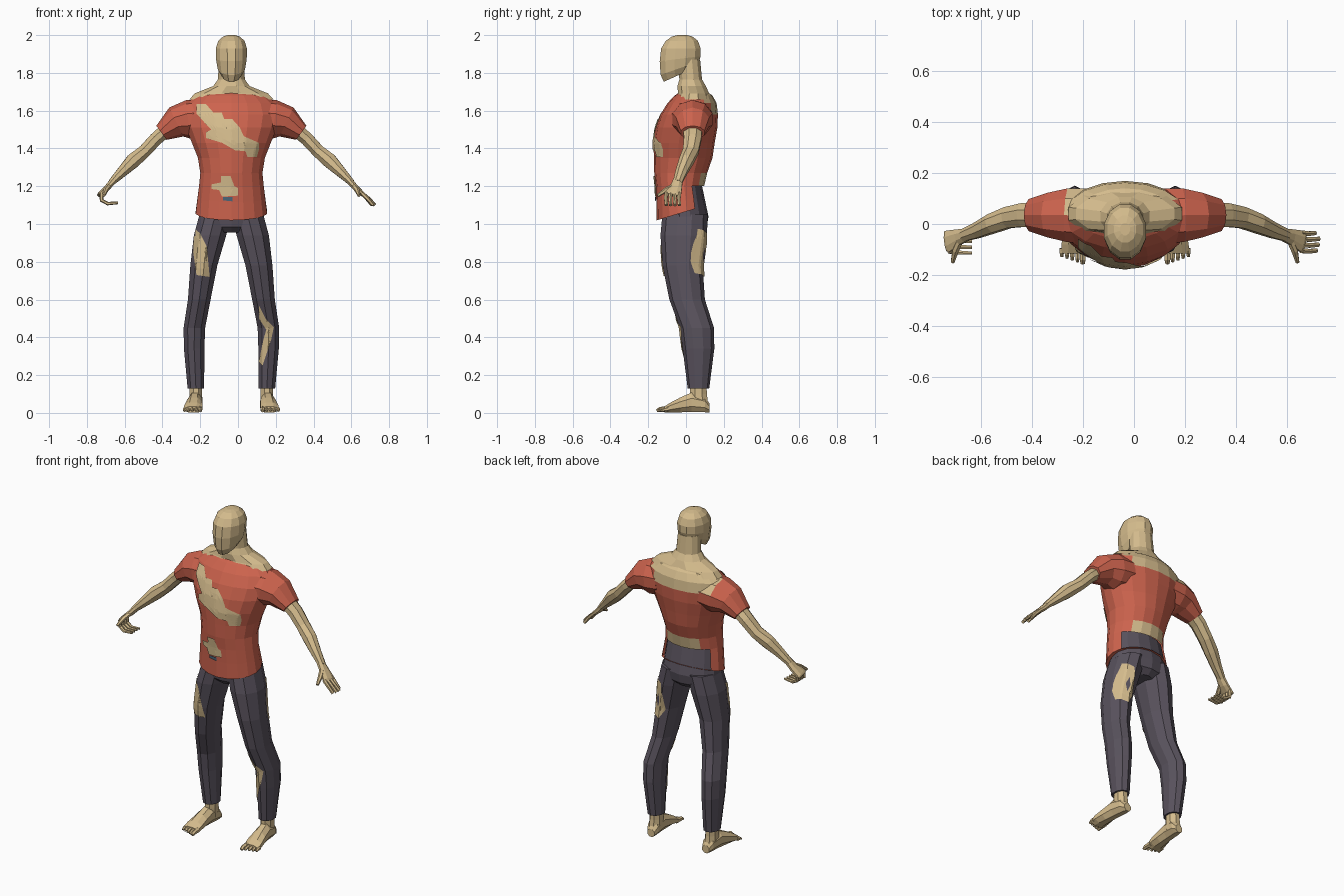
import bpy, bmesh, math
from mathutils import Vector
from mathutils.bvhtree import BVHTree

if "Cube" in bpy.data.objects:
    bpy.data.objects.remove(bpy.data.objects["Cube"])

MID = -0.035                       # the body's centre line
Y, Z = Vector((0, 1, 0)), Vector((0, 0, 1))


def material(name, *rgb):
    mat = bpy.data.materials.new(name)
    mat.use_nodes = True
    mat.diffuse_color = (*rgb, 1)
    mat.node_tree.nodes["Principled BSDF"].inputs["Base Color"].default_value = (*rgb, 1)
    return mat


skin = material("tan skin", 0.66, 0.5, 0.265)
red = material("faded red cloth", 0.61, 0.125, 0.075)
grey = material("charcoal cloth", 0.1, 0.085, 0.11)
blue = material("slate blue cloth", 0.07, 0.13, 0.19)


def finish(name, bm, mats):
    mesh = bpy.data.meshes.new(name)
    bm.to_mesh(mesh)
    bm.free()
    for mat in mats:
        mesh.materials.append(mat)
    obj = bpy.data.objects.new(name, mesh)
    bpy.context.collection.objects.link(obj)
    return obj


def loft(name, rings, mats, n=8, rule=None, drop=None):
    """Skin a list of (centre, u, v) ellipses; rule picks colours, drop tears faces off."""
    bm = bmesh.new()
    loops = []
    for c, u, v in rings:
        angles = [math.tau * (i + 0.5) / n for i in range(n)]
        loops.append([bm.verts.new(Vector((MID, 0, 0)) + c + u * math.cos(a) + v * math.sin(a))
                      for a in angles])
    for a, b in zip(loops, loops[1:]):
        for i in range(n):
            j = (i + 1) % n
            bm.faces.new((a[i], a[j], b[j], b[i]))
    bm.faces.new(loops[0])
    bm.faces.new(loops[-1])
    bmesh.ops.recalc_face_normals(bm, faces=bm.faces)
    for f in bm.faces:
        if rule and rule(f.calc_center_median()):
            f.material_index = 1
    if drop:
        torn = [f for f in bm.faces if drop(f.calc_center_median())]
        bmesh.ops.delete(bm, geom=torn, context="FACES")
    return finish(name, bm, mats)


def stack(name, rows, mats, side=1, **kw):
    """Level rings: z, x, y, half width, half depth and forward tilt."""
    rings = []
    for z, x, y, rx, ry, *tilt in rows:
        slope = tilt[0] if tilt else 0
        rings.append((Vector((x * side, y, z)), Vector((rx, 0, 0)), Vector((0, ry, ry * slope))))
    return loft(name, rings, mats, **kw)


def tube(name, rows, mats, side=1, **kw):
    """Rings across a path: x, y, z, thickness radius, radius along y."""
    pts = [Vector((x * side, y, z)) for x, y, z, *_ in rows]
    rings = []
    for i, (p, row) in enumerate(zip(pts, rows)):
        t = (pts[min(i + 1, len(pts) - 1)] - pts[max(i - 1, 0)]).normalized()
        s = Y if abs(t.y) < 0.7 else Vector((1, 0, 0))
        s = (s - t * s.dot(t)).normalized()
        rings.append((p, s * row[4], t.cross(s) * row[3]))
    return loft(name, rings, mats, **kw)


def patch(name, target, outline, mat, facing=-1, lift=0.007):
    """Lay a thin torn-hole shape on a part, seen along y."""
    me = target.data
    tree = BVHTree.FromPolygons([v.co for v in me.vertices], [p.vertices for p in me.polygons])
    bm = bmesh.new()
    face = bm.faces.new([bm.verts.new((x, facing, z)) for x, z in outline])
    bmesh.ops.triangulate(bm, faces=[face])
    bmesh.ops.subdivide_edges(bm, edges=bm.edges[:], cuts=5, use_grid_fill=True)
    missed = []
    for v in bm.verts:
        hit = tree.ray_cast(v.co, Y * -facing)[0]
        if hit:
            v.co = hit + Y * facing * lift
        else:
            missed.append(v)
    bmesh.ops.delete(bm, geom=missed, context="VERTS")
    bmesh.ops.recalc_face_normals(bm, faces=bm.faces)
    for f in bm.faces:
        f.normal_update()
        if f.normal.y * facing < 0:
            f.normal_flip()
    return finish(name, bm, [mat])


# Head and neck
stack("head", [(1.79, 0, -.035, .052, .085, .45), (1.825, 0, -.033, .074, .105, .35),
               (1.875, 0, -.031, .084, .112, .12), (1.93, 0, -.027, .085, .108),
               (1.97, 0, -.022, .072, .088), (1.993, 0, -.02, .045, .055),
               (2.0, 0, -.02, .02, .025)], [skin], n=12)
stack("neck", [(1.66, 0, .04, .23, .1), (1.692, 0, .04, .2, .085), (1.73, 0, .03, .1, .078),
               (1.765, 0, .025, .074, .062), (1.87, 0, .015, .068, .062)], [skin], n=12)


# Shirt: bare upper back, torn lower back
def bare_back(c):
    upper = c.z > 1.575 and c.y > 0.0 and -.28 < c.x < .13
    lower = c.y > 0.07 and c.z < 1.26 and -.13 < c.x < .07
    return upper or lower


shirt = stack("shirt", [(1.06, 0, -.02, .192, .135, .3), (1.13, 0, -.025, .183, .132, .1),
                        (1.2, 0, -.032, .174, .128), (1.27, 0, -.028, .167, .14),
                        (1.35, 0, -.015, .18, .155), (1.43, 0, -.01, .212, .162),
                        (1.51, 0, .003, .245, .163), (1.58, 0, .017, .26, .152),
                        (1.64, 0, .032, .24, .13), (1.68, 0, .04, .19, .1),
                        (1.698, 0, .04, .13, .075)], [red, skin], n=18, rule=bare_back,
              drop=lambda c: c.y > 0.04 and c.z < 1.2 and abs(c.x - MID) < .165)

# Trousers: hips, then one leg per side
stack("trouser_hips", [(1.21, 0, -.015, .155, .098), (1.13, 0, -.012, .165, .112),
                       (1.04, 0, -.005, .176, .124), (.985, 0, -.005, .15, .115),
                       (.955, 0, -.005, .07, .085)], [grey], n=14)
legs = {}
for side, word in ((1, "left"), (-1, "right")):
    legs[side] = stack(word + "_trouser_leg",
                       [(1.05, .085, -.005, .088, .12), (.94, .113, -.012, .09, .123),
                        (.78, .146, -.018, .075, .106), (.6, .17, .006, .063, .094),
                        (.45, .196, .058, .06, .09), (.34, .197, .066, .057, .084),
                        (.13, .188, .066, .046, .057)], [grey], side, n=10)

    # Foot and toes
    stack(word + "_ankle", [(.2, .188, .066, .035, .045), (.1, .188, .066, .036, .048),
                            (.04, .188, .072, .038, .05)], [skin], side)
    foot = [(.125, .05, .025), (.1, .09, .038), (.03, .112, .04), (-.03, .085, .046),
            (-.08, .058, .052), (-.115, .035, .05)]
    loft(word + "_foot", [(Vector((side * (.195 - y * .08), y, h / 2)), Vector((w, 0, 0)),
                           Z * h / 2) for y, h, w in foot], [skin])
    for i in range(5):
        x, tip = .166 + i * .0205, -.155 + i * .007
        r = .013 if i == 0 else .0095
        tube(f"{word}_toe_{i + 1}", [(x, -.095, .02, r * 1.3, r), (x, tip + .015, .018, r, r),
                                     (x, tip, .01, r * .6, r * .7)], [skin], side, n=6)

    # Sleeve and arm
    tube(word + "_sleeve", [(.15, .03, 1.56, .1, .115), (.225, .035, 1.553, .104, .11),
                            (.292, .035, 1.54, .085, .092), (.37, .035, 1.483, .046, .066)],
         [red, skin], side, n=10,
         rule=lambda c: side < 0 and c.x > -.28 and c.y > .05 and c.z > 1.6)
    tube(word + "_arm", [(.33, .035, 1.51, .04, .055), (.4, .035, 1.45, .038, .05),
                         (.46, .025, 1.385, .037, .045), (.52, .002, 1.335, .042, .041),
                         (.58, -.025, 1.275, .03, .033), (.635, -.045, 1.22, .019, .026)],
         [skin], side, n=8)

    # Hand: open on the left, curled on the right
    tube(word + "_palm", [(.615, -.04, 1.24, .02, .025), (.655, -.052, 1.195, .017, .034),
                          (.695, -.068, 1.16, .012, .046), (.702, -.07, 1.152, .01, .042)],
         [skin], side)
    for i in range(4):
        y = -.035 - i * .023
        reach = (.745, .76, .757, .75)[i]
        if side > 0:
            bend = [(.69, y, 1.163), ((.69 + reach) / 2, y - .003, 1.135), (reach, y, 1.1)]
        else:
            bend = [(.688, y, 1.163), (.687, y - .003, 1.125), (.655, y - .008, 1.108),
                    (.6, y - .01, 1.112)]
        radii = (.0115, .0105, .0095, .007)
        tube(f"{word}_finger_{i + 1}", [(*p, r, r) for p, r in zip(bend, radii)],
             [skin], side, n=6)
    tube(word + "_thumb", [(.645, -.06, 1.205, .014, .014), (.665, -.105, 1.18, .014, .014),
                           (.676, -.15, 1.15, .008, .008)], [skin], side, n=6)

# Torn holes in the clothes
patch("chest_tear", shirt, [(-.22, 1.635), (-.17, 1.635), (-.13, 1.59), (-.085, 1.59),
                            (-.085, 1.555), (-.03, 1.555), (.01, 1.51), (.03, 1.465),
                            (.11, 1.43), (.11, 1.39), (.1, 1.355), (.05, 1.355), (.04, 1.385),
                            (-.015, 1.39), (-.085, 1.43), (-.17, 1.455), (-.17, 1.485),
                            (-.14, 1.5), (-.18, 1.54), (-.18, 1.57), (-.22, 1.585)], skin)
patch("belly_tear", shirt, [(-.14, 1.21), (-.09, 1.22), (-.09, 1.255), (-.04, 1.255),
                            (-.04, 1.21), (0, 1.19), (0, 1.15), (-.085, 1.145),
                            (-.1, 1.18), (-.14, 1.185)], skin)
patch("waistband_glimpse", shirt, [(-.08, 1.143), (-.03, 1.143), (-.03, 1.12), (-.08, 1.125)], blue)
patch("right_thigh_tear", legs[-1], [(-.235, .98), (-.2, .95), (-.165, .88), (-.15, .72),
                                     (-.22, .73), (-.237, .85)], skin)
patch("left_shin_tear", legs[1], [(.11, .57), (.145, .5), (.19, .455), (.175, .385), (.13, .25),
                                  (.11, .27), (.135, .39), (.15, .44), (.11, .5)], skin)
patch("left_thigh_back_tear", legs[1], [(.09, .95), (.14, .975), (.163, .9), (.18, .82),
                                        (.175, .74), (.12, .72), (.08, .78)], skin, facing=1)
patch("left_thigh_back_scrap", legs[1], [(.115, .88), (.135, .84), (.125, .79), (.11, .83)],
      grey, facing=1, lift=.01)
